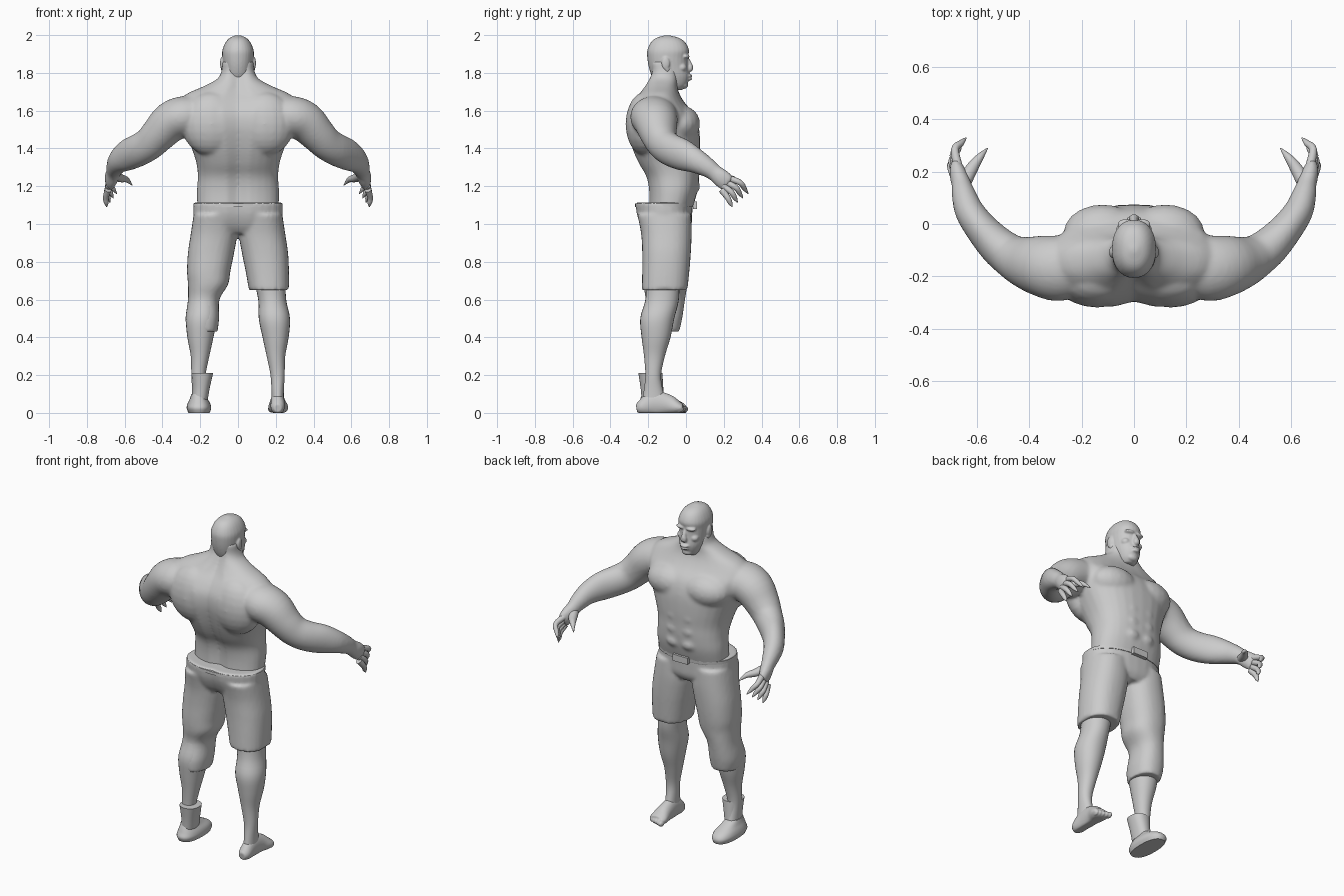
import bpy, bmesh, math
from mathutils import Vector, Matrix

default = bpy.data.objects.get("Cube")
if default:
    bpy.data.objects.remove(default, do_unlink=True)

grey = bpy.data.materials.new("plain grey")
grey.use_nodes = True
colour = (0.6, 0.6, 0.6, 1)
grey.diffuse_color = colour
grey.node_tree.nodes["Principled BSDF"].inputs["Base Color"].default_value = colour
SIDES = 28


def spline(rows, steps=4):
    """Smooth rows of numbers with a Catmull-Rom curve."""
    rows = [Vector(r) for r in rows]
    padded = [rows[0]] + rows + [rows[-1]]
    result = []
    for a, b, c, d in zip(padded, padded[1:], padded[2:], padded[3:]):
        for i in range(steps):
            t = i / steps
            result.append(0.5 * (2 * b + (c - a) * t + (2 * a - 5 * b + 4 * c - d) * t ** 2
                                 + (3 * b - a - 3 * c + d) * t ** 3))
    return result + [rows[-1]]


def loft(bm, rings):
    loops = [[bm.verts.new(p) for p in ring] for ring in rings]
    for low, high in zip(loops, loops[1:]):
        for i in range(len(low)):
            j = (i + 1) % len(low)
            bm.faces.new((low[i], low[j], high[j], high[i]))
    bm.faces.new(loops[0][::-1])
    bm.faces.new(loops[-1])


def squircle(power):
    for i in range(SIDES):
        a = math.tau * i / SIDES
        c, s = math.cos(a), math.sin(a)
        yield (math.copysign(abs(c) ** (2 / power), c),
               math.copysign(abs(s) ** (2 / power), s))


def column(bm, rows, side=1, power=2.3, groove=0):
    """Upright form; each row is z, x range, y range."""
    rings = []
    for z, x0, x1, y0, y1 in spline(rows):
        ring = []
        for c, s in squircle(power):
            x = (x0 + x1) / 2 + c * (x1 - x0) / 2
            y = (y0 + y1) / 2 + s * (y1 - y0) / 2
            if s < 0:
                y += groove * math.exp(-(x / 0.035) ** 2)
            ring.append((side * x, y, z))
        rings.append(ring)
    loft(bm, rings)


def limb(bm, rows, side=1):
    """Tube along a path; each row is x, y, z, sideways radius, upright radius."""
    path = spline(rows)
    rings = []
    for i, row in enumerate(path):
        centre = Vector(row[:3])
        before, after = path[max(i - 1, 0)], path[min(i + 1, len(path) - 1)]
        along = (Vector(after[:3]) - Vector(before[:3])).normalized()
        across = along.cross(Vector((0, 0, 1))).normalized()
        up = across.cross(along)
        ring = [centre + across * c * row[3] + up * s * row[4] for c, s in squircle(2)]
        rings.append([(side * p.x, p.y, p.z) for p in ring])
    loft(bm, rings)


def blob(bm, centre, radii, side=1):
    place = Matrix.Translation((side * centre[0], centre[1], centre[2]))
    bmesh.ops.create_uvsphere(bm, u_segments=20, v_segments=12, radius=1,
                              matrix=place @ Matrix.Diagonal((*radii, 1)))


def finish(name, bm, voxel=0, smoothing=3):
    bmesh.ops.recalc_face_normals(bm, faces=bm.faces)
    mesh = bpy.data.meshes.new(name)
    bm.to_mesh(mesh)
    bm.free()
    mesh.materials.append(grey)
    for face in mesh.polygons:
        face.use_smooth = True
    mesh.set_sharp_from_angle(angle=math.radians(50))
    obj = bpy.data.objects.new(name, mesh)
    bpy.context.collection.objects.link(obj)
    if voxel:
        merge = obj.modifiers.new("merge", "REMESH")
        merge.mode = "VOXEL"
        merge.voxel_size = voxel
        merge.use_smooth_shade = True
        relax = obj.modifiers.new("relax", "SMOOTH")
        relax.factor = 0.5
        relax.iterations = smoothing


def mirrored(rows):
    return [(z, -w, w, back, front) for z, w, back, front in rows]


# Torso, neck and arms, merged into one skin
body = bmesh.new()
column(body, mirrored([
    (1.07, .215, -.2, .03), (1.17, .218, -.2, .06), (1.25, .213, -.215, .07),
    (1.32, .22, -.255, .072), (1.4, .245, -.29, .075), (1.5, .285, -.318, .07),
    (1.58, .315, -.318, .045), (1.64, .32, -.29, -.005), (1.69, .27, -.25, -.035),
    (1.73, .18, -.222, -.045), (1.77, .108, -.203, -.04), (1.81, .088, -.192, -.035),
    (1.86, .082, -.197, -.06)]), groove=.025)
arm_rows = [
    (.18, -.16, 1.58, .1, .09), (.28, -.17, 1.57, .125, .108), (.355, -.16, 1.54, .117, .108),
    (.42, -.145, 1.475, .098, .095), (.47, -.122, 1.425, .083, .088),
    (.525, -.08, 1.392, .074, .087), (.585, -.015, 1.365, .063, .084),
    (.63, .05, 1.335, .056, .067), (.652, .115, 1.298, .046, .052),
    (.66, .15, 1.272, .038, .045), (.672, .19, 1.24, .034, .05), (.68, .225, 1.21, .022, .046)]
for side in (1, -1):
    limb(body, arm_rows, side)
    blob(body, (.12, -.035, 1.53), (.15, .11, .1), side)     # chest
    blob(body, (.14, -.215, 1.53), (.16, .105, .17), side)   # upper back
    for level in (1.2, 1.28, 1.36):
        blob(body, (.05, .04, level), (.05, .035, .038), side)   # stomach
finish("torso_and_arms", body, .01, 7)

# Fingers and thumbs, tapering to points
for side, word in ((1, "left"), (-1, "right")):
    hand = bmesh.new()
    first = Vector((.672, .215, 1.245)), Vector((.685, .285, 1.22)), Vector((.642, .33, 1.16))
    last = Vector((.688, .19, 1.18)), Vector((.7, .22, 1.14)), Vector((.695, .245, 1.09))
    for i in range(4):
        base, knuckle, tip = (a.lerp(b, i / 3) for a, b in zip(first, last))
        middle = knuckle.lerp(tip, .55)
        limb(hand, [(*base, .018, .018), (*knuckle, .015, .015),
                    (*middle, .012, .012), (*tip, .002, .002)], side)
    limb(hand, [(.655, .15, 1.26, .028, .028), (.622, .21, 1.243, .024, .022),
                (.59, .255, 1.235, .015, .015), (.56, .29, 1.205, .002, .002)], side)
    finish(word + "_fingers", hand)

# Head with brow, nose, lips, cheeks and ears
head = bmesh.new()
column(head, mirrored([
    (1.71, .035, -.12, -.02), (1.735, .055, -.15, .004), (1.78, .071, -.18, .018),
    (1.83, .078, -.197, .012), (1.88, .083, -.205, .01), (1.92, .083, -.205, .016),
    (1.96, .067, -.187, -.003), (1.985, .044, -.158, -.036), (1.999, .012, -.11, -.09)]),
    power=2.2)
limb(head, [(0, .003, 1.88, .01, .01), (0, .016, 1.85, .013, .014),
            (0, .022, 1.824, .02, .017), (0, .012, 1.812, .014, .01)])
blob(head, (0, .015, 1.784), (.03, .02, .009))
blob(head, (0, .013, 1.768), (.026, .02, .009))
blob(head, (0, -.012, 1.737), (.034, .024, .022))
for side in (1, -1):
    blob(head, (.03, -.002, 1.887), (.034, .022, .012), side)
    blob(head, (.043, -.022, 1.828), (.026, .026, .022), side)
    blob(head, (.086, -.108, 1.85), (.009, .022, .034), side)
    blob(head, (.082, -.1, 1.82), (.008, .013, .018), side)
finish("head", head, .005, 4)

# Trousers: short on the left leg, long on the right
trousers = bmesh.new()
column(trousers, mirrored([(.95, .12, -.21, .005), (.99, .225, -.24, .028),
                           (1.05, .236, -.264, .033), (1.115, .236, -.272, .035)]), groove=.012)
thigh = [(1.05, .01, .235, -.258, .028), (.95, .004, .25, -.238, .03),
         (.85, .02, .265, -.232, .026), (.75, .04, .27, -.232, .018)]
column(trousers, thigh + [(.65, .058, .27, -.234, .008)])
column(trousers, thigh + [(.68, .052, .265, -.228, .008), (.6, .098, .265, -.215, -.005),
                          (.5, .1, .278, -.24, -.02), (.43, .108, .268, -.238, -.035)], -1)
finish("trousers", trousers, .01, 4)

# Waistband and buckle
band = bmesh.new()
column(band, mirrored([(1.09, .236, -.27, .04), (1.108, .236, -.27, .042)]))
finish("waistband", band)
buckle = bmesh.new()
bmesh.ops.create_cube(buckle, size=1, matrix=Matrix.Translation((0, .048, 1.1))
                      @ Matrix.Diagonal((.1, .022, .04, 1)))
finish("buckle", buckle)

# Lower legs
for side, word in ((1, "left"), (-1, "right")):
    leg = bmesh.new()
    column(leg, [(.72, .08, .25, -.21, -.035), (.6, .107, .255, -.215, -.038),
                 (.5, .11, .275, -.242, -.062), (.4, .13, .268, -.235, -.082),
                 (.3, .152, .25, -.222, -.112), (.2, .172, .247, -.215, -.132),
                 (.12, .177, .243, -.223, -.122), (.04, .178, .243, -.235, -.1)], side, 2.1)
    finish(word + "_lower_leg", leg)

# Bare left foot with toes on a flat sole
foot = bmesh.new()
limb(foot, [(.21, -.262, .025, .02, .022), (.21, -.235, .03, .036, .04),
            (.21, -.17, .05, .038, .065), (.21, -.1, .045, .043, .055),
            (.213, -.05, .03, .053, .038), (.214, -.02, .025, .05, .024)])
for i in range(5):
    blob(foot, (.174 + .019 * i, -.01 - .006 * i, .02), (.015 - .0015 * i, .022, .018))
for v in foot.verts:
    v.co.z = max(v.co.z, 0)
finish("left_foot", foot, .005, 2)

# Right shoe with ankle cuff
shoe = bmesh.new()
column(shoe, [(0, .15, .262, -.252, 0), (.025, .142, .272, -.262, .006),
              (.05, .147, .267, -.252, -.012), (.075, .162, .255, -.242, -.06),
              (.1, .172, .247, -.23, -.11)], -1, 2.4)
finish("right_shoe", shoe)
cuff = bmesh.new()
column(cuff, [(.07, .16, .245, -.235, -.115), (.13, .15, .24, -.24, -.12),
              (.21, .132, .247, -.252, -.125)], -1)
finish("right_ankle_cuff", cuff)
